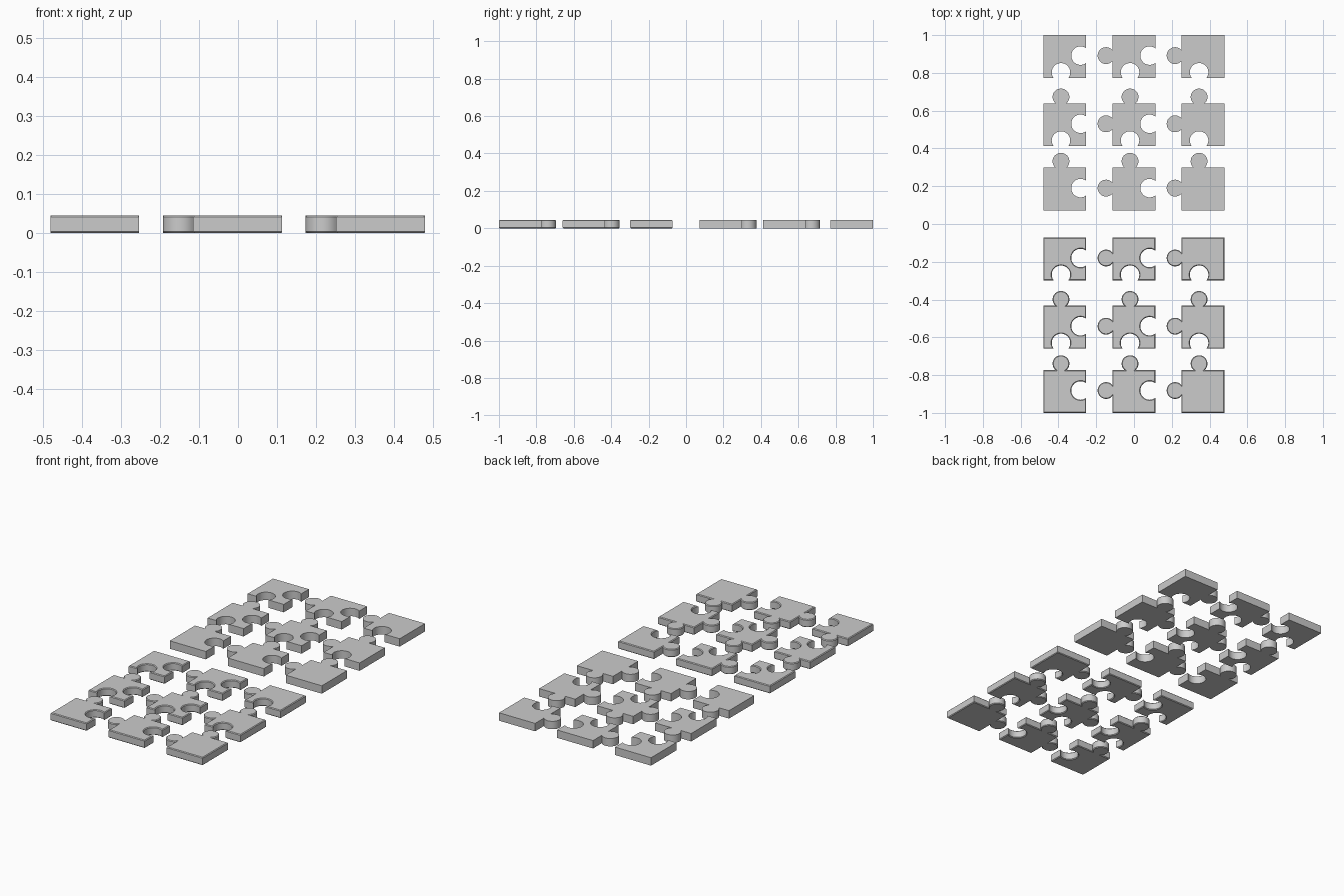
import bpy, bmesh, math
from mathutils import Vector

if "Cube" in bpy.data.objects:
    bpy.data.objects.remove(bpy.data.objects["Cube"])

SIZE, THICK = 0.227, 0.045
HALF = SIZE / 2
TAB = (0.0445, 0.0335, 1)     # radius, centre distance from edge, outward
HOLE = (0.049, 0.030, -1)     # radius, centre distance from edge, inward
ARC = 32
KNOB_X, KNOB_Y = -0.02, 0.005  # knobs sit slightly off the piece centre


def outline(features):
    """Counter-clockwise outline; features for bottom, right, top, left."""
    corners = [Vector((-HALF, -HALF)), Vector((HALF, -HALF)),
               Vector((HALF, HALF)), Vector((-HALF, HALF))]
    mids = [Vector((KNOB_X, -HALF)), Vector((HALF, KNOB_Y)),
            Vector((KNOB_X, HALF)), Vector((-HALF, KNOB_Y))]
    pts = []
    for i, feature in enumerate(features):
        pts.append(corners[i])
        if not feature:
            continue
        r, h, sign = feature
        d = (corners[(i + 1) % 4] - corners[i]).normalized()
        n = Vector((d.y, -d.x)) * sign
        centre = mids[i] + n * h
        end = math.acos(-h / r)
        for k in range(ARC + 1):
            a = -end + 2 * end * k / ARC
            pts.append(centre + d * (r * math.sin(a)) + n * (r * math.cos(a)))
    return pts


def piece(name, x, y, features, bevel):
    bm = bmesh.new()
    base = bm.faces.new([bm.verts.new((p.x, p.y, 0)) for p in outline(features)])
    ext = bmesh.ops.extrude_face_region(bm, geom=[base], use_keep_orig=True)
    for v in ext["geom"]:
        if isinstance(v, bmesh.types.BMVert):
            v.co.z = THICK
    bmesh.ops.recalc_face_normals(bm, faces=bm.faces[:])
    if bevel:
        # small chamfer around the top and bottom rims
        rims = [e for e in bm.edges if abs(e.verts[0].co.z - e.verts[1].co.z) < 1e-6]
        bmesh.ops.bevel(bm, geom=rims, offset=bevel, segments=1, profile=0.5,
                        affect='EDGES', clamp_overlap=False)
    mesh = bpy.data.meshes.new(name)
    bm.to_mesh(mesh)
    bm.free()
    obj = bpy.data.objects.new(name, mesh)
    obj.location = (x, y, 0)
    bpy.context.collection.objects.link(obj)
    bpy.context.view_layer.objects.active = obj
    obj.select_set(True)
    bpy.ops.object.shade_smooth_by_angle(angle=math.radians(30))
    obj.select_set(False)


# two sets of nine: plain edged set at the back, chamfered set at the front
COLS = (-0.3665, -0.001, 0.3645)
ROWS = (0.0, -0.361, -0.7015)
for label, top, bevel in (("plain", 1.0, 0), ("chamfered", -0.0715, 0.004)):
    for r, dy in enumerate(ROWS):
        for c, x in enumerate(COLS):
            features = (HOLE if r < 2 else None, HOLE if c < 2 else None,
                        TAB if r > 0 else None, TAB if c > 0 else None)
            piece(f"{label}_puzzle_piece_{r}_{c}", x, top - HALF + dy, features, bevel)
